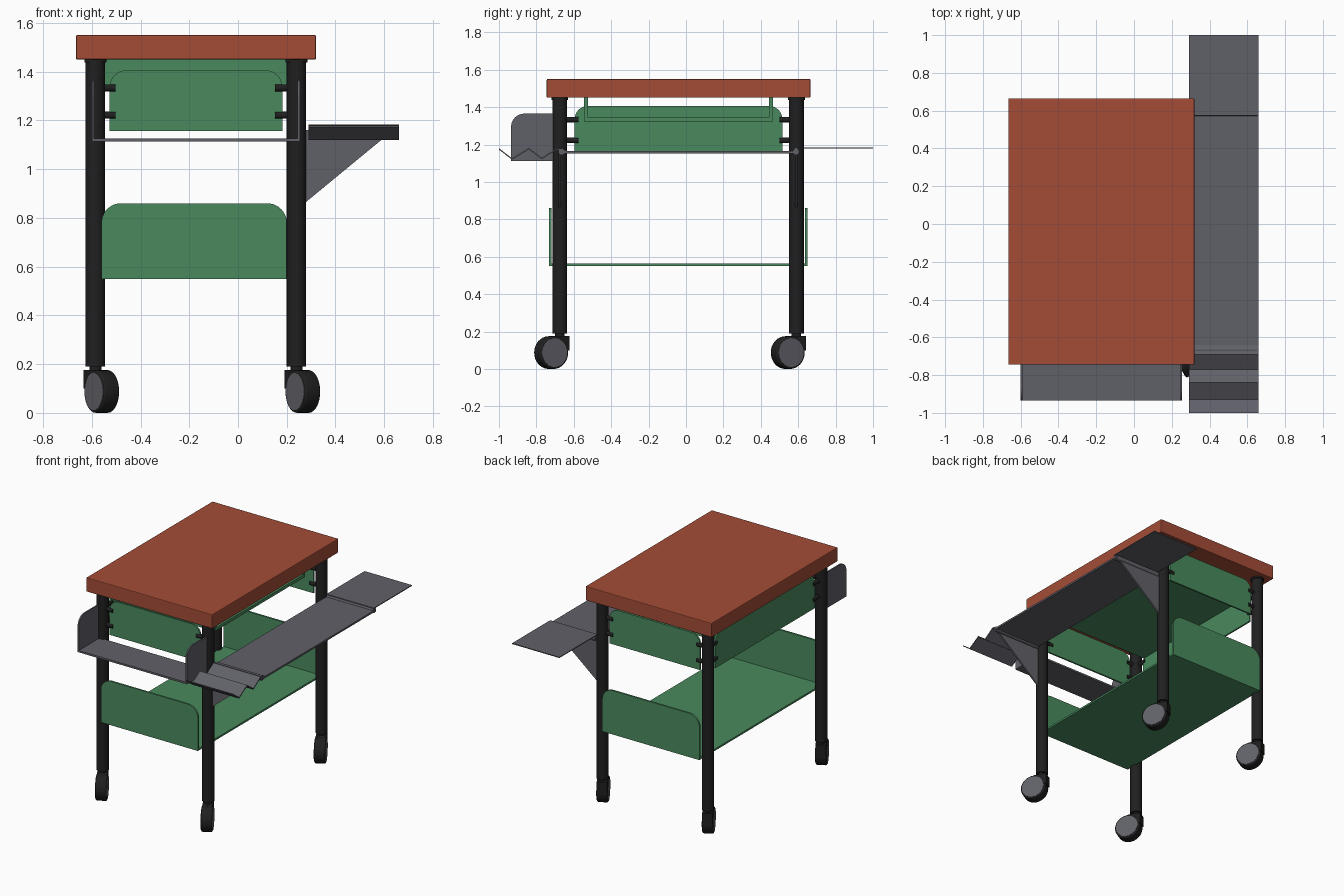
import bpy, bmesh, math
from mathutils import Matrix, Vector

cube = bpy.data.objects.get("Cube")
if cube:
    bpy.data.objects.remove(cube, do_unlink=True)


def material(name, rgb):
    m = bpy.data.materials.new(name)
    m.use_nodes = True
    m.diffuse_color = (*rgb, 1)
    node = m.node_tree.nodes["Principled BSDF"]
    node.inputs["Base Color"].default_value = (*rgb, 1)
    node.inputs["Roughness"].default_value = 0.7
    return m


ORANGE = material("brick orange", (0.37, 0.073, 0.037))
GREEN = material("leaf green", (0.068, 0.255, 0.112))
GREY = material("slate grey", (0.118, 0.118, 0.14))
BLACK = material("soft black", (0.014, 0.014, 0.014))


def finish(name, bm, mat, smooth=False):
    bmesh.ops.recalc_face_normals(bm, faces=bm.faces)
    me = bpy.data.meshes.new(name)
    bm.to_mesh(me)
    bm.free()
    me.materials.append(mat)
    ob = bpy.data.objects.new(name, me)
    bpy.context.collection.objects.link(ob)
    if smooth:
        bpy.ops.object.select_all(action="DESELECT")
        ob.select_set(True)
        bpy.context.view_layer.objects.active = ob
        bpy.ops.object.shade_smooth_by_angle(angle=math.radians(35))
    return ob


def prism(name, outline, axis, a, b, mat):
    """Extrude an outline of (x, z) along y, or of (y, z) along x."""
    bm = bmesh.new()
    place = (lambda u, v, d: (d, u, v)) if axis == "x" else (lambda u, v, d: (u, d, v))
    face = bm.faces.new([bm.verts.new(place(u, v, a)) for u, v in outline])
    new = bmesh.ops.extrude_face_region(bm, geom=[face])["geom"]
    verts = [g for g in new if isinstance(g, bmesh.types.BMVert)]
    bmesh.ops.translate(bm, verts=verts, vec=Vector(place(0, 0, b - a)))
    return finish(name, bm, mat)


def box(name, x, y, z, mat):
    return prism(name, [(x[0], z[0]), (x[1], z[0]), (x[1], z[1]), (x[0], z[1])],
                 "y", y[0], y[1], mat)


def tab(u0, u1, z0, z1, r, both=True):
    """Upright plate outline with rounded top corners (only the u0 one if not both)."""
    arc = [math.radians(9 * i) for i in range(11)]
    pts = [(u0, z0), (u1, z0)]
    if both:
        pts += [(u1 - r + r * math.cos(t), z1 - r + r * math.sin(t)) for t in arc]
    else:
        pts.append((u1, z1))
    pts += [(u0 + r - r * math.sin(t), z1 - r + r * math.cos(t)) for t in arc]
    return pts


def rod(name, start, end, r, mat, scale=(1, 1), bevel=0.0, sides=24):
    s, e = Vector(start), Vector(end)
    bm = bmesh.new()
    bmesh.ops.create_cone(bm, cap_ends=True, segments=sides, radius1=r, radius2=r,
                          depth=(e - s).length)
    if bevel:
        rims = [ed for ed in bm.edges if any(len(f.verts) > 4 for f in ed.link_faces)]
        bmesh.ops.bevel(bm, geom=rims, offset=bevel, segments=3, affect="EDGES", profile=0.5)
    bmesh.ops.scale(bm, vec=(scale[0], scale[1], 1), verts=bm.verts)
    turn = (e - s).to_track_quat("Z", "Y").to_matrix().to_4x4()
    bmesh.ops.transform(bm, matrix=Matrix.Translation((s + e) / 2) @ turn, verts=bm.verts)
    return finish(name, bm, mat, True)


LEG_X = {"right": -0.585, "left": 0.24}
LEG_Y = {"front": -0.675, "back": 0.59}

# Worktop
top = box("worktop", (-0.665, 0.32), (-0.745, 0.665), (1.45, 1.55), ORANGE)
mod = top.modifiers.new("soft edge", "BEVEL")
mod.width, mod.segments = 0.005, 2

# Legs with swivelled casters
axle = Vector((0.87, 0.49, 0)).normalized()
trail = Vector((0.49, -0.87, 0)).normalized()
for end, y in LEG_Y.items():
    for side, x in LEG_X.items():
        tag = f"{end}_{side}"
        rod(tag + "_leg", (x, y, 0.19), (x, y, 1.45), 0.04, BLACK)
        rod(tag + "_leg_collar", (x, y, 1.438), (x, y, 1.452), 0.045, BLACK)
        rod(tag + "_caster_stem", (x, y, 0.15), (x, y, 0.2), 0.025, BLACK)
        hub = Vector((x, y, 0.0875)) + trail * 0.053
        rod(tag + "_wheel", hub - axle * 0.036, hub + axle * 0.036, 0.0875, BLACK,
            bevel=0.009, sides=32)
        for s in (-1, 1):
            rod(f"{tag}_wheel_cap_{'inner' if s < 0 else 'outer'}", hub + axle * s * 0.034,
                hub + axle * s * 0.038, 0.077, GREY, sides=32)
        housing = box(tag + "_caster_housing", (-0.034, 0.034), (-0.05, 0.04),
                      (0.1, 0.175), BLACK)
        housing.location = (x, y, 0)
        housing.rotation_euler.z = math.atan2(axle.y, axle.x)

# Lower shelf with raised ends
box("lower_shelf", (-0.56, 0.2), (-0.73, 0.645), (0.55, 0.563), GREEN)
for end, y in (("front", -0.733), ("back", 0.637)):
    prism(f"lower_shelf_{end}_end", tab(-0.56, 0.2, 0.55, 0.86, 0.08), "y", y, y + 0.013, GREEN)

# Upper panels on three sides, held by pegs
for end, y in LEG_Y.items():
    prism(f"{end}_panel", tab(-0.527, 0.182, 1.157, 1.406, 0.07), "y",
          y - 0.006, y + 0.006, GREEN)
    for level, z in (("low", 1.222), ("high", 1.333)):
        for side, x in LEG_X.items():
            d = 0.083 if side == "right" else -0.088
            rod(f"{end}_{side}_{level}_peg", (x, y, z), (x + d, y, z), 0.015, BLACK, sides=12)
        d = 0.1 if end == "front" else -0.09
        x = LEG_X["right"]
        rod(f"side_{end}_{level}_peg", (x, y, z), (x, y + d, z), 0.015, BLACK, sides=12)
prism("side_panel", tab(-0.595, 0.515, 1.157, 1.406, 0.07), "x", -0.591, -0.579, GREEN)

# Hanging tray under the worktop, open on both sides
box("hanging_tray_floor", (-0.545, 0.2), (-0.545, 0.465), (1.323, 1.345), GREEN)
for end, y in (("front", -0.545), ("back", 0.445)):
    box(f"hanging_tray_{end}_wall", (-0.545, 0.2), (y, y + 0.02), (1.323, 1.45), GREEN)

# Front tray with rounded side plates
box("front_tray_floor", (-0.6, 0.255), (-0.935, -0.7), (1.113, 1.126), GREY)
for side, x in (("right", -0.6), ("left", 0.245)):
    prism(f"front_tray_{side}_plate", tab(-0.935, -0.7, 1.113, 1.365, 0.07, False),
          "x", x, x + 0.01, GREY)

# Side shelf: pleated front end, flat middle, raised flap at the back
def sheet(name, line, thick):
    prism(name, line + [(u, v - thick) for u, v in reversed(line)], "x", 0.29, 0.66, GREY)


sheet("side_shelf_pleats", [(-1, 1.18), (-0.93, 1.127), (-0.84, 1.181), (-0.77, 1.129),
                            (-0.69, 1.181), (-0.64, 1.168)], 0.008)
sheet("side_shelf_middle", [(-0.67, 1.166), (0.6, 1.166)], 0.013)
sheet("side_shelf_flap", [(0.575, 1.184), (1.0, 1.184)], 0.006)
for end, y in (("front", -0.665), ("back", 0.588)):
    rod(f"side_shelf_{end}_hinge", (0.29, y, 1.161), (0.655, y, 1.161), 0.018, GREY, sides=16)

# Triangular shelf brackets
for end, y in LEG_Y.items():
    prism(f"{end}_bracket", [(0.275, 1.16), (0.275, 0.862), (0.637, 1.16)], "y",
          y - 0.006, y + 0.006, GREY)
